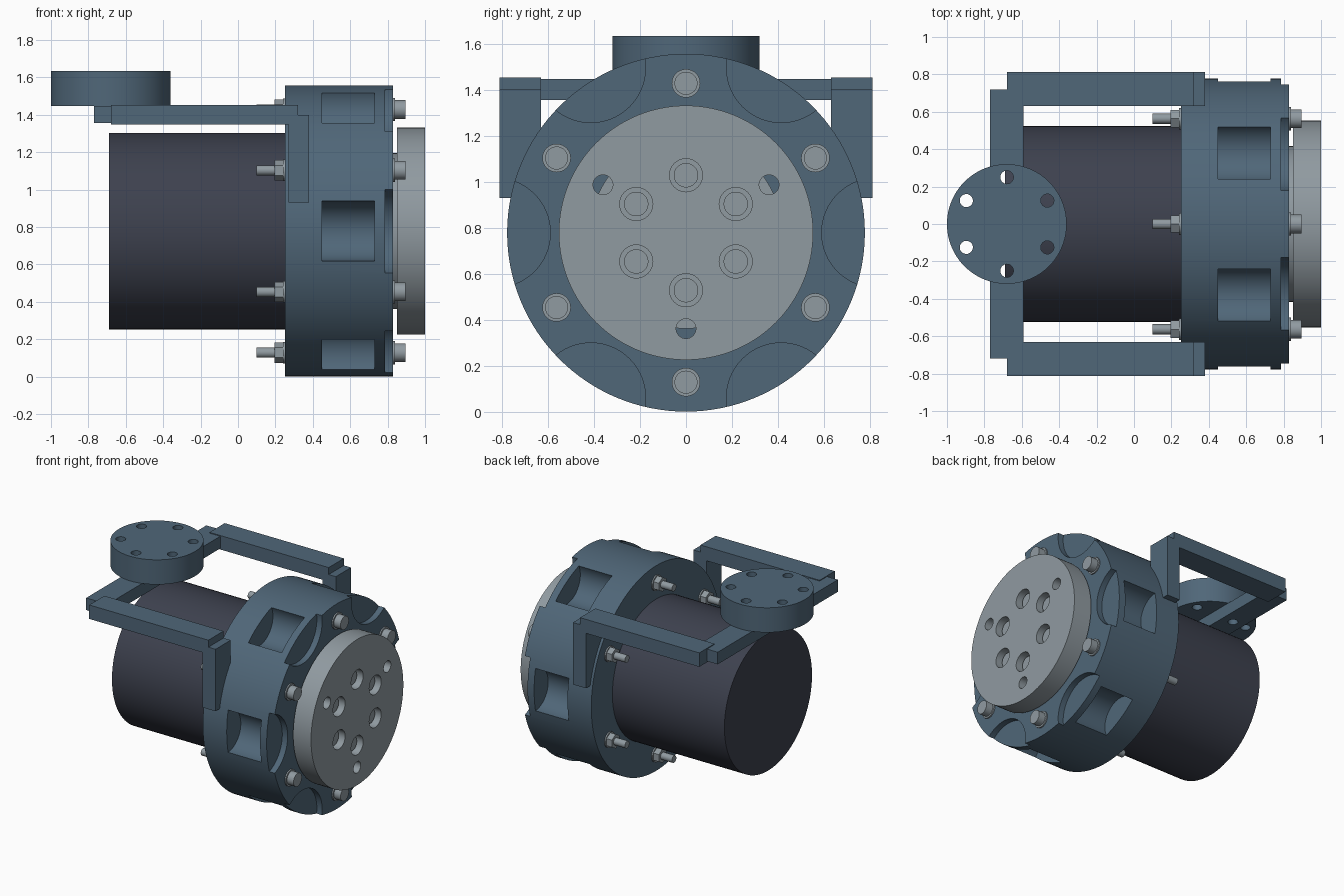
import bpy
import bmesh
from math import radians, sin, cos, pi
from mathutils import Matrix, Vector

if "Cube" in bpy.data.objects:
    bpy.data.objects.remove(bpy.data.objects["Cube"], do_unlink=True)

AXIS_Z = 0.778      # height of the drive axis
R_BODY = 0.778      # radius of the housing


def material(name, rgb):
    mat = bpy.data.materials.new(name)
    mat.use_nodes = True
    mat.diffuse_color = (*rgb, 1)
    mat.node_tree.nodes["Principled BSDF"].inputs["Base Color"].default_value = (*rgb, 1)
    return mat


BLUE = material("slate_blue", (0.08, 0.135, 0.19))
GREY = material("steel_grey", (0.28, 0.325, 0.355))
DARK = material("charcoal", (0.047, 0.053, 0.077))


def to_object(name, bm, mat):
    mesh = bpy.data.meshes.new(name)
    bm.to_mesh(mesh)
    bm.free()
    obj = bpy.data.objects.new(name, mesh)
    bpy.context.collection.objects.link(obj)
    if mat:
        mesh.materials.append(mat)
    return obj


def add_cyl(bm, start, end, radius, sides=64):
    """Closed cylinder between two points."""
    a, b = Vector(start), Vector(end)
    turn = (b - a).to_track_quat('Z', 'Y').to_matrix().to_4x4()
    bmesh.ops.create_cone(bm, cap_ends=True, segments=sides, radius1=radius, radius2=radius,
                          depth=(b - a).length, matrix=Matrix.Translation((a + b) / 2) @ turn)


def add_box(bm, lo, hi):
    lo, hi = Vector(lo), Vector(hi)
    bmesh.ops.create_cube(bm, size=1, matrix=Matrix.Translation((lo + hi) / 2)
                          @ Matrix.Diagonal((*(hi - lo), 1)))


def along_x(bm, x0, x1, radius, y=0, z=AXIS_Z, sides=64):
    add_cyl(bm, (x0, y, z), (x1, y, z), radius, sides)


def ring(radius, count, start):
    """Points around the drive axis, as (y, z)."""
    for i in range(count):
        a = radians(start) + 2 * pi * i / count
        yield radius * cos(a), AXIS_Z + radius * sin(a)


def cut(obj, bm):
    """Subtract the shapes in bm from obj."""
    cutter = to_object("cutter", bm, None)
    cutter.hide_render = True
    mod = obj.modifiers.new("cut", 'BOOLEAN')
    mod.operation = 'DIFFERENCE'
    mod.solver = 'EXACT'
    mod.object = cutter
    bpy.context.view_layer.objects.active = obj
    bpy.ops.object.modifier_apply(modifier=mod.name)
    bpy.data.objects.remove(cutter, do_unlink=True)


def smooth(obj):
    bpy.ops.object.select_all(action='DESELECT')
    obj.select_set(True)
    bpy.context.view_layer.objects.active = obj
    bpy.ops.object.shade_smooth_by_angle(angle=radians(30))


# Motor can
bm = bmesh.new()
along_x(bm, -0.69, 0.27, 0.525, sides=96)
smooth(to_object("motor_can", bm, DARK))

# Housing with rim pockets and face scallops
bm = bmesh.new()
along_x(bm, 0.25, 0.83, R_BODY, sides=128)
housing = to_object("housing", bm, BLUE)
bm = bmesh.new()
for y, z in ring(0.77, 6, 0):
    along_x(bm, 0.45, 0.73, 0.161, y, z)
for y, z in ring(0.828, 6, 0):
    along_x(bm, 0.785, 0.9, 0.238, y, z)
cut(housing, bm)
smooth(housing)

# Output hub and flange with counterbored and plain holes
bm = bmesh.new()
along_x(bm, 0.82, 0.852, 0.417)
smooth(to_object("output_hub", bm, GREY))
bm = bmesh.new()
along_x(bm, 0.85, 1.0, 0.553, sides=128)
flange = to_object("output_flange", bm, GREY)
bm = bmesh.new()
for y, z in ring(0.25, 6, 90):
    along_x(bm, 0.94, 1.1, 0.072, y, z, 32)
for y, z in ring(0.417, 3, 30):
    along_x(bm, 0.8, 1.1, 0.043, y, z, 32)
cut(flange, bm)
smooth(flange)

# Screws sunk in the flange
bm = bmesh.new()
for y, z in ring(0.25, 6, 90):
    along_x(bm, 0.93, 0.96, 0.053, y, z, 32)
smooth(to_object("flange_screws", bm, GREY))

# Through bolts: head, washers, hex nut and threaded end
for i, (y, z) in enumerate(ring(0.65, 6, 30)):
    bm = bmesh.new()
    along_x(bm, 0.825, 0.84, 0.062, y, z, 32)
    along_x(bm, 0.835, 0.895, 0.05, y, z, 32)
    along_x(bm, 0.24, 0.255, 0.058, y, z, 32)
    along_x(bm, 0.195, 0.245, 0.054, y, z, 6)
    along_x(bm, 0.10, 0.2, 0.027, y, z, 24)
    smooth(to_object(f"through_bolt_{i + 1}", bm, GREY))

# Bracket side arms and bars
for side, name in ((1, "left"), (-1, "right")):
    y0, y1 = sorted((side * 0.63, side * 0.812))
    bm = bmesh.new()
    add_box(bm, (0.27, y0, 0.93), (0.38, y1, 1.40))
    to_object(f"bracket_arm_{name}", bm, BLUE)
    bm = bmesh.new()
    add_box(bm, (-0.68, y0, 1.347), (0.32, y1, 1.453))
    to_object(f"bracket_bar_{name}", bm, BLUE)

# Crossbar and mounting disc, drilled together
bm = bmesh.new()
add_box(bm, (-0.77, -0.72, 1.355), (-0.59, 0.72, 1.447))
crossbar = to_object("bracket_crossbar", bm, BLUE)
bm = bmesh.new()
add_cyl(bm, (-0.68, 0, 1.447), (-0.68, 0, 1.634), 0.32, 96)
disc = to_object("mounting_disc", bm, BLUE)
for part in (crossbar, disc):
    bm = bmesh.new()
    for i in range(6):
        a = pi / 6 + i * pi / 3
        x, y = -0.68 + 0.25 * cos(a), 0.25 * sin(a)
        add_cyl(bm, (x, y, 1.3), (x, y, 1.7), 0.035, 32)
    cut(part, bm)
    smooth(part)
